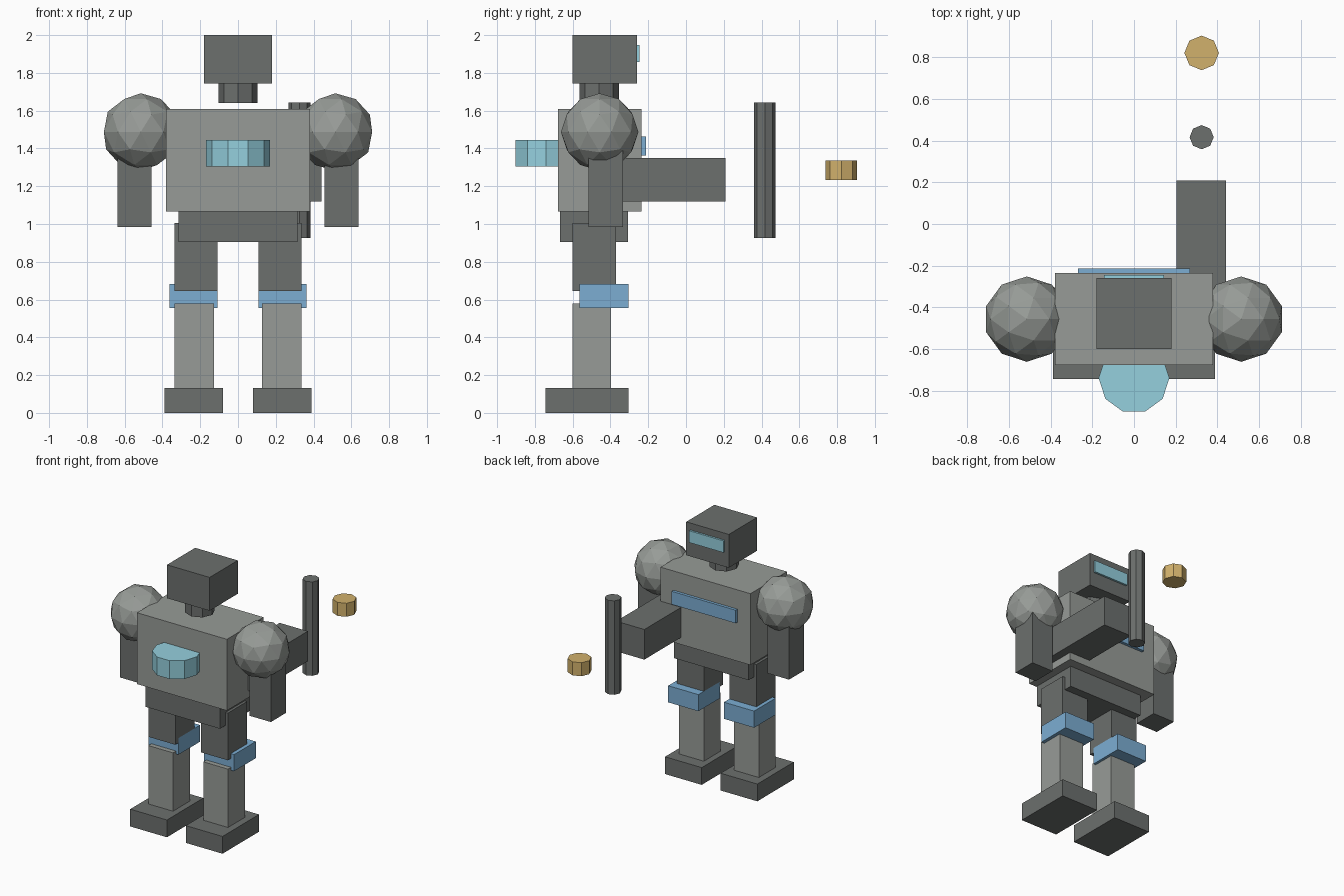
import bpy, math

if "Cube" in bpy.data.objects:
    bpy.data.objects.remove(bpy.data.objects["Cube"])


def paint(name, rgb):
    m = bpy.data.materials.new(name)
    m.diffuse_color = (*rgb, 1)
    m.use_nodes = True
    m.node_tree.nodes["Principled BSDF"].inputs["Base Color"].default_value = m.diffuse_color
    return m


DARK = paint("dark_grey", (0.15, 0.16, 0.155))
LIGHT = paint("light_grey", (0.31, 0.33, 0.31))
BLUE = paint("blue", (0.2, 0.42, 0.65))
CYAN = paint("cyan", (0.3, 0.63, 0.73))
GOLD = paint("gold", (0.64, 0.44, 0.15))


def finish(name, mat):
    ob = bpy.context.object
    ob.name = name
    if mat:
        ob.data.materials.append(mat)
    return ob


def box(name, x, y, z, mat):
    """Box from (min, max) ranges."""
    bpy.ops.mesh.primitive_cube_add(size=1, location=[sum(r) / 2 for r in (x, y, z)])
    ob = finish(name, mat)
    ob.scale = [r[1] - r[0] for r in (x, y, z)]
    bpy.ops.object.transform_apply(location=False, rotation=False, scale=True)
    return ob


def drum(name, x, y, z, radius, sides, mat, turn=0):
    """Upright low-poly cylinder spanning the z range."""
    bpy.ops.mesh.primitive_cylinder_add(
        vertices=sides, radius=radius, depth=z[1] - z[0],
        location=(x, y, (z[0] + z[1]) / 2), rotation=(0, 0, turn))
    return finish(name, mat)


# Head, visor and neck
box("head", (-0.18, 0.18), (-0.60, -0.26), (1.745, 2.0), DARK)
box("visor", (-0.145, 0.145), (-0.28, -0.245), (1.857, 1.947), CYAN)
drum("neck", 0, -0.46, (1.64, 1.75), 0.104, 8, DARK)

# Torso, its trim and hips
box("torso", (-0.38, 0.38), (-0.677, -0.235), (1.065, 1.61), LIGHT)
box("torso_stripe", (-0.27, 0.27), (-0.25, -0.213), (1.363, 1.463), BLUE)
drum("chest_core", 0, -0.74, (1.305, 1.445), 0.17, 10, CYAN, math.pi / 10)
box("hips", (-0.315, 0.315), (-0.667, -0.306), (0.905, 1.08), DARK)

# Legs and arms, one per side
for side, s in (("left", -1), ("right", 1)):
    def limb(part, x, y, z, mat):
        box(f"{side}_{part}", sorted((s * x[0], s * x[1])), y, z, mat)

    limb("foot", (0.08, 0.39), (-0.744, -0.304), (0, 0.132), DARK)
    limb("shin", (0.128, 0.337), (-0.602, -0.398), (0.12, 0.578), LIGHT)
    limb("knee", (0.108, 0.363), (-0.565, -0.304), (0.555, 0.682), BLUE)
    limb("thigh", (0.108, 0.335), (-0.602, -0.37), (0.645, 1.005), DARK)
    limb("arm", (0.457, 0.638), (-0.515, -0.333), (0.985, 1.45), DARK)
    bpy.ops.mesh.primitive_ico_sphere_add(
        subdivisions=2, radius=0.205, location=(s * 0.515, -0.457, 1.487))
    finish(f"{side}_shoulder", LIGHT)

# Reaching forearm, upright rod and floating disc
box("forearm", (0.205, 0.443), (-0.42, 0.21), (1.12, 1.35), DARK)
drum("rod", 0.325, 0.417, (0.925, 1.642), 0.058, 8, DARK)
drum("gold_disc", 0.325, 0.822, (1.233, 1.336), 0.083, 8, GOLD)
